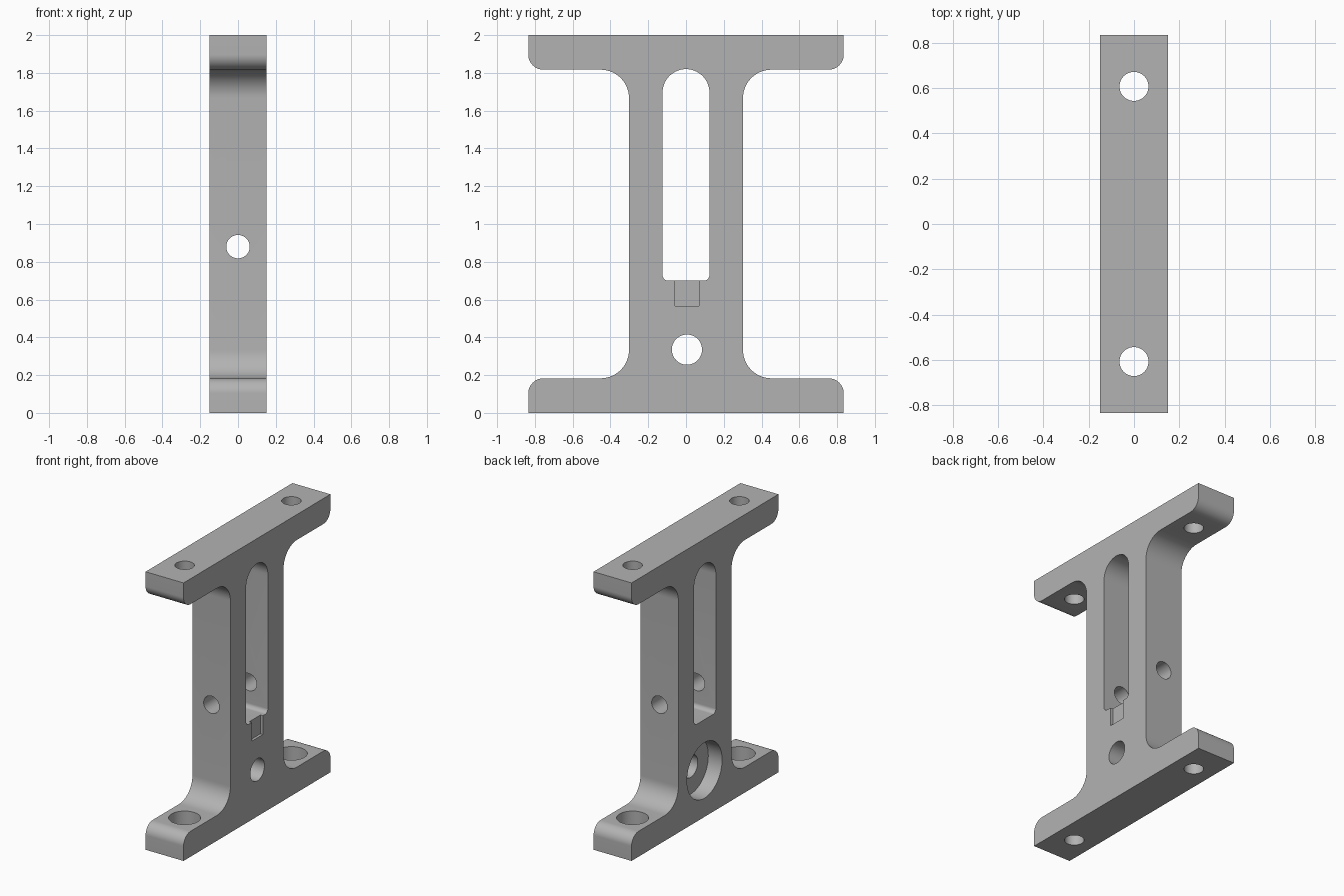
import bpy
import bmesh
from math import pi, tan
from mathutils import Vector, Matrix

if "Cube" in bpy.data.objects:
    bpy.data.objects.remove(bpy.data.objects["Cube"], do_unlink=True)

HALF = 0.151          # half thickness of the plate
ARM, WEB = 0.835, 0.302
FLANGE = 0.183

metal = bpy.data.materials.new("machined grey")
metal.use_nodes = True
grey = (0.45, 0.45, 0.45, 1)
metal.diffuse_color = grey
metal.node_tree.nodes["Principled BSDF"].inputs["Base Color"].default_value = grey


def rounded(corners, steps=14):
    """Outline in the y-z plane with each (y, z, radius) corner filleted."""
    pts = []
    for i, (y, z, r) in enumerate(corners):
        p = Vector((y, z))
        if not r:
            pts.append(p)
            continue
        a = (Vector(corners[i - 1][:2]) - p).normalized()
        b = (Vector(corners[(i + 1) % len(corners)][:2]) - p).normalized()
        reach = r / tan(a.angle(b) / 2)
        centre = p + (a + b) * reach
        start, end = p + a * reach - centre, p + b * reach - centre
        turn = end.angle_signed(start)
        for k in range(steps + 1):
            pts.append(centre + Matrix.Rotation(turn * k / steps, 2) @ start)
    return pts


def make_object(name, bm):
    bmesh.ops.remove_doubles(bm, verts=bm.verts, dist=1e-5)
    bmesh.ops.recalc_face_normals(bm, faces=bm.faces)
    mesh = bpy.data.meshes.new(name)
    bm.to_mesh(mesh)
    bm.free()
    mesh.materials.append(metal)
    obj = bpy.data.objects.new(name, mesh)
    bpy.context.collection.objects.link(obj)
    return obj


def slab(name, corners, x0, x1):
    bm = bmesh.new()
    face = bm.faces.new([bm.verts.new((x0, p.x, p.y)) for p in rounded(corners)])
    new = bmesh.ops.extrude_face_region(bm, geom=[face])["geom"]
    bmesh.ops.translate(bm, vec=(x1 - x0, 0, 0),
                        verts=[v for v in new if isinstance(v, bmesh.types.BMVert)])
    return make_object(name, bm)


def drill(name, centre, axis, radius, length):
    bm = bmesh.new()
    turn = Vector((0, 0, 1)).rotation_difference(Vector(axis)).to_matrix().to_4x4()
    bmesh.ops.create_cone(bm, cap_ends=True, segments=48, radius1=radius, radius2=radius,
                          depth=length, matrix=Matrix.Translation(centre) @ turn)
    return make_object(name, bm)


# I-shaped body: right half of the outline, then its mirror image
half = [(ARM, 0, 0), (ARM, FLANGE, 0.08), (WEB, FLANGE, 0.15),
        (WEB, 2 - FLANGE, 0.15), (ARM, 2 - FLANGE, 0.08), (ARM, 2, 0)]
body = slab("bracket_body", half + [(-y, z, r) for y, z, r in reversed(half)], -HALF, HALF)

# Long window with a round top, and the shallow notch under it
cutters = [
    slab("window_cutter", [(-0.124, 0.7, 0.03), (0.124, 0.7, 0.03),
                           (0.124, 1.82, 0.1239), (-0.124, 1.82, 0.1239)], -0.3, 0.3),
    slab("notch_cutter", [(-0.058, 0.565, 0), (0.068, 0.565, 0),
                          (0.068, 0.75, 0), (-0.058, 0.75, 0)], HALF - 0.02, 0.3),
    # Cross hole through both rails
    drill("cross_hole_cutter", (0, 0, 0.88), (0, 1, 0), 0.062, 1),
    # Pivot hole with a wide counterbore on one side
    drill("pivot_hole_cutter", (0, 0.005, 0.335), (1, 0, 0), 0.08, 1),
    drill("pivot_counterbore_cutter", (-HALF - 0.09, 0.005, 0.335), (1, 0, 0), 0.2, 0.4),
]
# Bolt holes in both flanges, counterbored in the lower one
for side in (-1, 1):
    y = side * 0.607
    cutters += [drill("bolt_hole_cutter", (0, y, 1), (0, 0, 1), 0.064, 3),
                drill("bolt_counterbore_cutter", (0, y, 0.25), (0, 0, 1), 0.104, 0.34)]

bpy.context.view_layer.objects.active = body
for cutter in cutters:
    cut = body.modifiers.new(cutter.name, "BOOLEAN")
    cut.operation = "DIFFERENCE"
    cut.solver = "EXACT"
    cut.object = cutter
    bpy.ops.object.modifier_apply(modifier=cut.name)
    bpy.data.objects.remove(cutter, do_unlink=True)

# Smooth the fillets and bores, keep machined edges crisp
bpy.ops.object.select_all(action="DESELECT")
body.select_set(True)
bpy.ops.object.shade_smooth_by_angle(angle=pi / 6)
